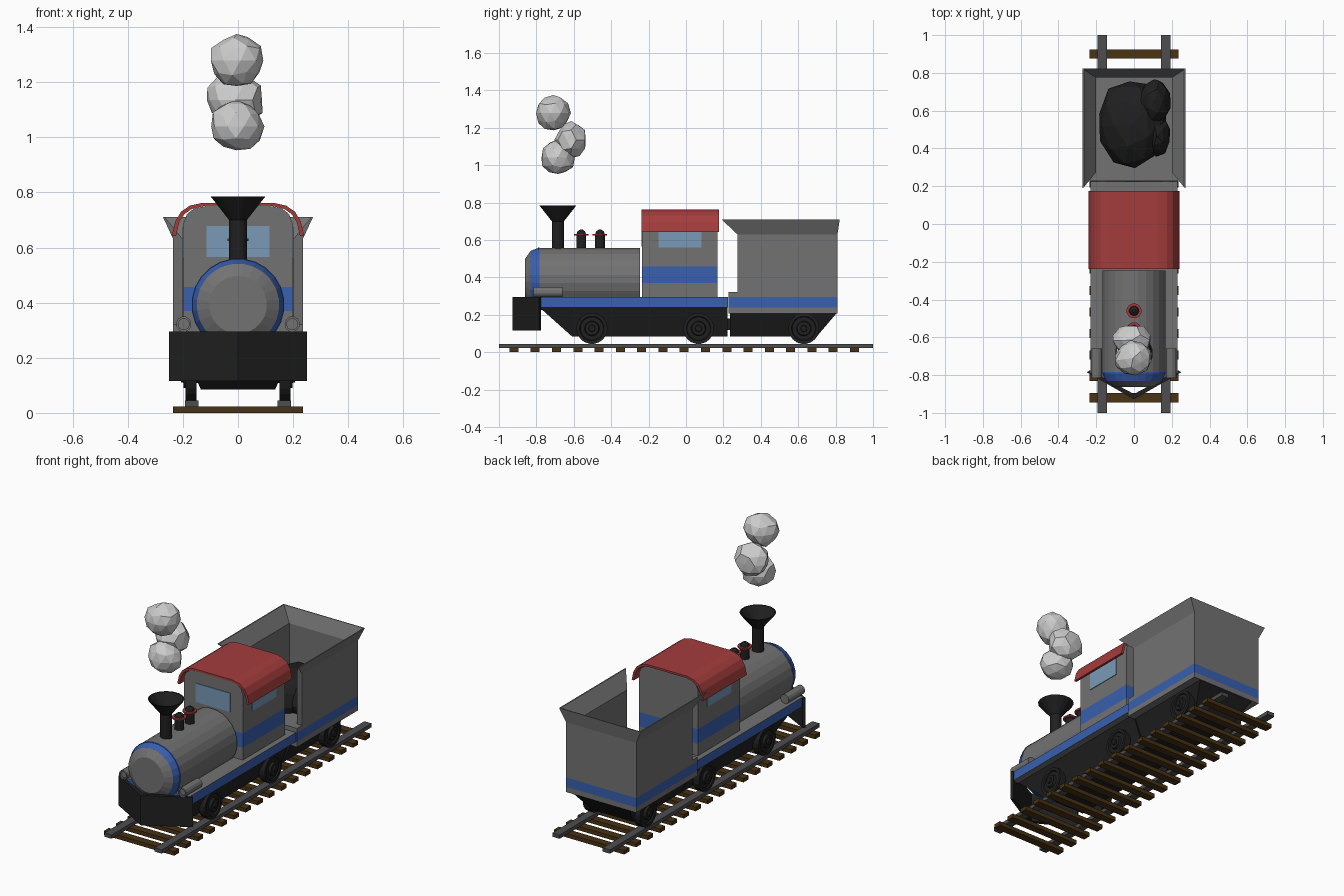
import bpy, bmesh, math, random
from mathutils import Vector, Matrix

if "Cube" in bpy.data.objects:
    bpy.data.objects.remove(bpy.data.objects["Cube"])

random.seed(4)

def material(name, r, g, b):
    m = bpy.data.materials.new(name)
    m.diffuse_color = (r, g, b, 1)
    m.use_nodes = True
    m.node_tree.nodes["Principled BSDF"].inputs["Base Color"].default_value = m.diffuse_color
    return m

GREY = material("steel grey", .17, .17, .17)
BLACK = material("coal black", .014, .014, .015)
BLUE = material("stripe blue", .04, .115, .43)
RED = material("roof red", .37, .045, .045)
GLASS = material("window blue", .19, .32, .47)
WOOD = material("sleeper brown", .065, .032, .007)
RAIL = material("rail grey", .075, .075, .08)
SMOKE = material("smoke grey", .6, .6, .6)

def finish(name, bm, *mats):
    bmesh.ops.recalc_face_normals(bm, faces=bm.faces)
    me = bpy.data.meshes.new(name)
    bm.to_mesh(me)
    bm.free()
    for m in mats:
        me.materials.append(m)
    ob = bpy.data.objects.new(name, me)
    bpy.context.collection.objects.link(ob)
    return ob

def loft(bm, rings):
    """Skin equal-length point rings and cap both ends."""
    vs = [[bm.verts.new(p) for p in r] for r in rings]
    n = len(vs[0])
    for a, b in zip(vs, vs[1:]):
        for i in range(n):
            bm.faces.new((a[i], a[(i + 1) % n], b[(i + 1) % n], b[i]))
    bm.faces.new(vs[0])
    bm.faces.new(vs[-1])
    return bm

def box_bm(x0, x1, y0, y1, z0, z1):
    return loft(bmesh.new(), [[(x0, y0, z), (x1, y0, z), (x1, y1, z), (x0, y1, z)] for z in (z0, z1)])

def box(name, mat, *dims):
    return finish(name, box_bm(*dims), mat)

def lathe_bm(profile, centre, axis, n):
    """Revolve (distance along axis, radius) pairs."""
    rings = []
    for t, r in profile:
        ring = []
        for i in range(n):
            a = 2 * math.pi * (i + .5) / n
            u, v = r * math.cos(a), r * math.sin(a)
            p = {'X': (t, u, v), 'Y': (u, t, v), 'Z': (u, v, t)}[axis]
            ring.append(Vector(p) + Vector(centre))
        rings.append(ring)
    return loft(bmesh.new(), rings)

def lathe(name, mat, profile, centre, axis, n=16):
    return finish(name, lathe_bm(profile, centre, axis, n), mat)

def striped(name, bm, z0, z1):
    """Grey part with a blue stripe around its upright faces."""
    for z in (z0, z1):
        bmesh.ops.bisect_plane(bm, geom=bm.verts[:] + bm.edges[:] + bm.faces[:],
                               plane_co=(0, 0, z), plane_no=(0, 0, 1))
    bm.normal_update()
    for f in bm.faces:
        if z0 < f.calc_center_median().z < z1 and abs(f.normal.z) < .5:
            f.material_index = 1
    return finish(name, bm, GREY, BLUE)

def rock(name, mat, centre, size, jitter):
    bm = bmesh.new()
    bmesh.ops.create_icosphere(bm, subdivisions=2, radius=1)
    turn = Matrix.Rotation(random.uniform(0, 3), 3, 'Z')
    for v in bm.verts:
        p = turn @ v.co * random.uniform(1 - jitter, 1 + jitter)
        v.co = Vector(centre) + Vector(a * b for a, b in zip(p, size))
    return finish(name, bm, mat)

# Track
for s in (-1, 1):
    box("rail", RAIL, s * .168 - .024, s * .168 + .024, -1, 1, .022, .045)
for i in range(17):
    y = -.92 + i * .1138
    box("sleeper", WOOD, -.235, .235, y - .024, y + .024, 0, .024)

# Underframes: tapered hulls with sloped ends
def hull(name, y0, y1, yb0, yb1, ztop):
    w = .19
    rings = [[(-h, a, z), (h, a, z), (h, b, z), (-h, b, z)]
             for h, a, b, z in ((.135, yb0, yb1, .085), (w, y0, y1, ztop))]
    finish(name, loft(bmesh.new(), rings), BLACK)

hull("engine_underframe", -.785, .222, -.61, .222, .241)
hull("tender_underframe", .235, .808, .235, .70, .212)
box("coupling", BLACK, -.04, .04, .2, .26, .12, .18)

# Wheels with stepped hubs, on axles
for y in (-.503, .067, .63):
    lathe("axle", BLACK, [(-.16, .02), (.16, .02)], (0, y, .127), 'X', 8)
    for s in (-1, 1):
        steps = [(.15, .083), (.19, .083), (.19, .066), (.183, .062), (.183, .04),
                 (.198, .036), (.198, .018), (.207, .016)]
        lathe("wheel", BLACK, [(s * t, r) for t, r in steps], (0, y, .127), 'X', 20)

# Running board and V-shaped front plough
striped("running_board", box_bm(-.23, .23, -.79, .224, .24, .296), .2401, .2955)
plough = [(-.25, -.785), (0, -.928), (.25, -.785), (.235, -.775), (0, -.90), (-.235, -.775)]
finish("front_plough", loft(bmesh.new(), [[(x, y, z) for x, y in plough] for z in (.115, .295)]), BLACK)

# Boiler with blue ring and stepped nose
bm = lathe_bm([(-.245, .167), (-.79, .167), (-.832, .15), (-.862, .105)], (0, 0, .392), 'Y', 24)
for f in bm.faces:
    if -.82 < f.calc_center_median().y < -.80:
        f.material_index = 1
finish("boiler", bm, GREY, BLUE)
lathe("boiler_band", BLUE, [(-.792, .169), (-.783, .169)], (0, 0, .392), 'Y', 24)

# Side cylinders with recessed front
for s in (-1, 1):
    lathe("side_cylinder", GREY, [(-.66, .028), (-.815, .028), (-.815, .02), (-.805, .02)],
          (s * .197, 0, .322), 'Y', 12)

# Flared chimney and two domes with red collars
lathe("chimney", BLACK, [(.53, .033), (.70, .033), (.785, .101), (.785, .094), (.70, .026)],
      (0, -.685, 0), 'Z', 16)
for y in (-.56, -.46):
    lathe("dome", BLACK, [(.54, .027), (.63, .027), (.646, .021), (.655, .008)], (0, y, 0), 'Z', 12)
    lathe("dome_collar", RED, [(.623, .04), (.632, .04)], (0, y, 0), 'Z', 12)

# Cab: arched profile run front to back
def mirrored(half):
    return half + [(-x, z) for x, z in reversed(half)]

def extrude_y(profile, y0, y1):
    return loft(bmesh.new(), [[(x, y, z) for x, z in profile] for y in (y0, y1)])

cab = mirrored([(.197, .29), (.197, .69), (.185, .722), (.16, .742), (.12, .75)])
striped("cab", extrude_y(cab, -.235, .168), .37, .457)

# Roof shell
outer = mirrored([(.24, .642), (.228, .695), (.207, .73), (.175, .752), (.13, .762)])
inner = mirrored([(.225, .642), (.214, .69), (.196, .72), (.168, .74), (.127, .75)])
finish("cab_roof", extrude_y(outer + inner[::-1], -.237, .176), RED)

# Windows
box("front_window", GLASS, -.115, .115, -.239, -.23, .565, .678)
for s in (-1, 1):
    a, b = sorted((s * .193, s * .201))
    box("side_window", GLASS, a, b, -.147, .082, .56, .675)

# Tender base with stripe
striped("tender_base", box_bm(-.235, .235, .227, .81, .208, .321), .24, .296)

# Tender walls: U-shaped sweep with a flared rim (x out, back y, front y, z)
section = [(.2, .775, .275, .30), (.2, .775, .275, .63), (.265, .817, .195, .71),
           (.272, .822, .19, .71), (.235, .81, .275, .63), (.235, .81, .275, .30)]
rings = []
for s, back in ((1, 0), (1, 1), (-1, 1), (-1, 0)):
    rings.append([(s * x, yb if back else yf, z) for x, yb, yf, z in section])
finish("tender_walls", loft(bmesh.new(), rings), GREY)

# Coal heap
rock("coal_large", BLACK, (-.01, .53, .36), (.185, .235, .15), .05)
rock("coal_back", BLACK, (.11, .65, .41), (.085, .12, .12), .06)
rock("coal_side", BLACK, (.12, .47, .37), (.075, .11, .11), .06)

# Smoke puffs
rock("smoke_top", SMOKE, (-.005, -.71, 1.278), (.098, .09, .095), .07)
rock("smoke_middle", SMOKE, (-.012, -.615, 1.135), (.105, .085, .095), .09)
rock("smoke_bottom", SMOKE, (-.005, -.685, 1.04), (.098, .09, .092), .07)
